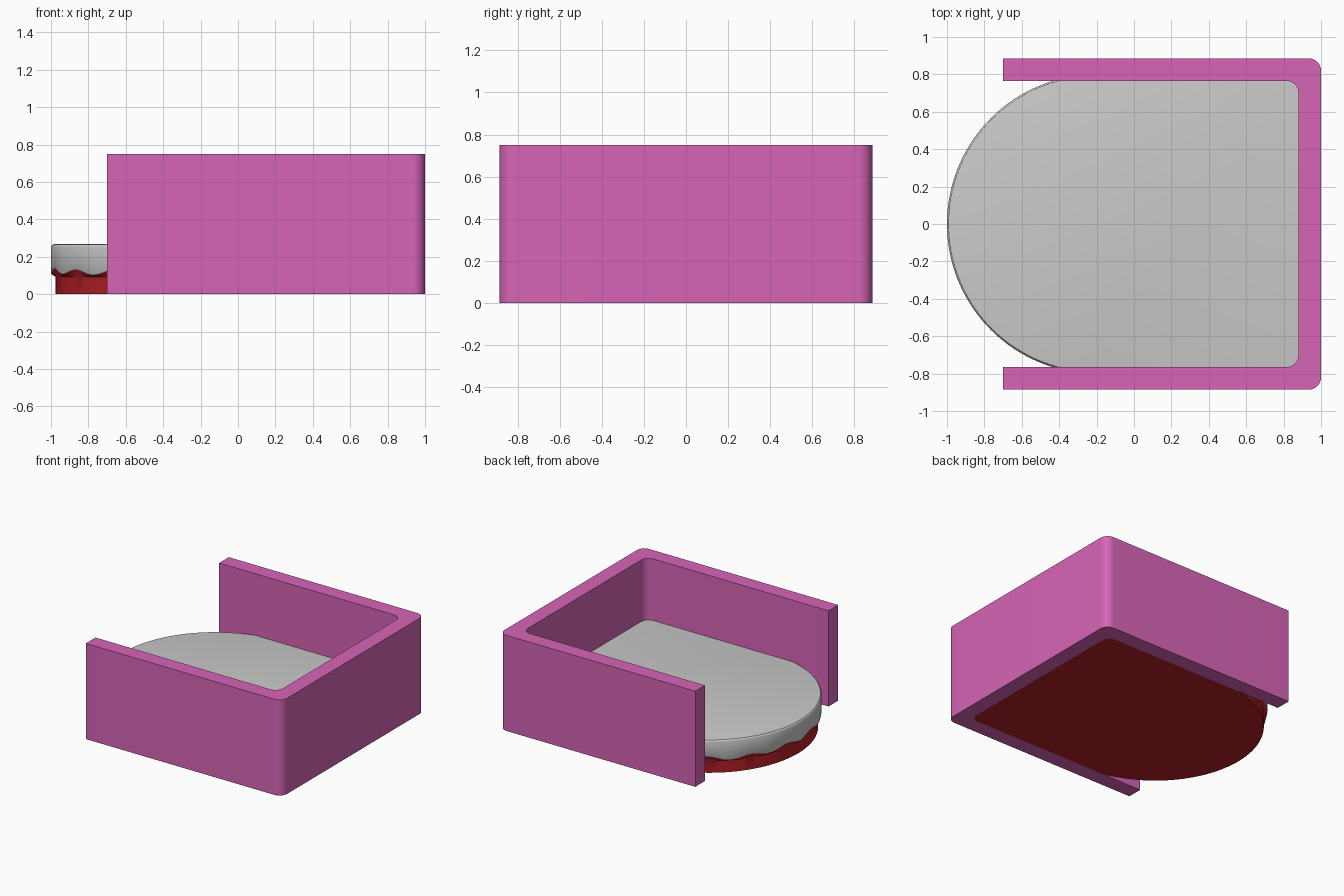
import bpy, bmesh, math
from math import sin, cos, pi, radians

if "Cube" in bpy.data.objects:
    bpy.data.objects.remove(bpy.data.objects["Cube"])


def material(name, rgb):
    m = bpy.data.materials.new(name)
    m.diffuse_color = (*rgb, 1)
    m.use_nodes = True
    m.node_tree.nodes["Principled BSDF"].inputs["Base Color"].default_value = m.diffuse_color
    return m


PINK = material("pink", (0.68, 0.13, 0.47))
GREY = material("light_grey", (0.60, 0.60, 0.60))
RED = material("red", (0.46, 0.014, 0.021))


def finish(name, bm, mat):
    bmesh.ops.recalc_face_normals(bm, faces=bm.faces)
    me = bpy.data.meshes.new(name)
    bm.to_mesh(me)
    bm.free()
    ob = bpy.data.objects.new(name, me)
    bpy.context.collection.objects.link(ob)
    me.materials.append(mat)
    bpy.ops.object.select_all(action='DESELECT')
    ob.select_set(True)
    bpy.context.view_layer.objects.active = ob
    bpy.ops.object.shade_smooth_by_angle(angle=radians(30))
    return ob


def corner(x, y, r, n=8):
    """Rounded +x +y corner, running from the side face to the end face."""
    return [(x - r + r * sin(pi / 2 * i / n), y - r + r * cos(pi / 2 * i / n))
            for i in range(n + 1)]


def mirrored(half):
    return half + [(x, -y) for x, y in reversed(half)]


# U-shaped surround wall
X0, X1, Y1, T, H = -0.70, 1.0, 0.885, 0.12, 0.75
outer = mirrored([(X0, Y1)] + corner(X1, Y1, 0.065))
inner = mirrored([(X0, Y1 - T)] + corner(X1 - T, Y1 - T, 0.065))
bm = bmesh.new()
rings = [[bm.verts.new((x, y, z)) for x, y in ring]
         for ring, z in ((outer, 0), (outer, H), (inner, H), (inner, 0))]
for k in range(4):
    a, b = rings[k], rings[(k + 1) % 4]
    for i in range(len(a) - 1):
        bm.faces.new((a[i], a[i + 1], b[i + 1], b[i]))
for e in (0, -1):
    bm.faces.new([r[e] for r in rings])
finish("surround_wall", bm, PINK)

# Round-fronted cushion outline, inset by d; long sides tuck into the wall
ARC = 180


def outline(d, ymax=0.80, xmax=0.91):
    r = 0.80 - d
    pts = [(-0.20 - r * cos(t), max(-ymax, min(ymax, r * sin(t))))
           for t in (-pi / 2 + pi * i / ARC for i in range(ARC + 1))]
    end = corner(min(xmax, 0.91 - d), min(ymax, r), 0.06)
    return pts + end + [(x, -y) for x, y in reversed(end)]


def wave(i):
    """Height of the rippled hem along the round front."""
    if i > ARC:
        return 0.12
    a = abs(i * 180 / ARC - 90)
    return 0.12 + 0.014 * cos(radians((a - 33) * 16)) + 0.004 * sin(radians(a * 7))


def loft(name, rows, mat, cap):
    bm = bmesh.new()
    rings = [[bm.verts.new((x, y, z(i) if callable(z) else z))
              for i, (x, y) in enumerate(pts)] for pts, z in rows]
    for a, b in zip(rings, rings[1:]):
        n = len(a)
        for i in range(n):
            bm.faces.new((a[i], a[(i + 1) % n], b[(i + 1) % n], b[i]))
    bm.faces.new(rings[cap])
    return finish(name, bm, mat)


# Red base with a flared lip under the hem
base = outline(0.025, 0.766, 0.879)
loft("cushion_base", [(base, 0), (base, 0.092), (outline(0.004), wave)], RED, 0)

# Grey cover with a softened top edge
loft("cushion_cover", [(outline(0.004), wave),
                       (outline(0), lambda i: wave(i) + 0.008),
                       (outline(0), 0.250), (outline(0.003), 0.259),
                       (outline(0.009), 0.265), (outline(0.018), 0.267)], GREY, -1)
